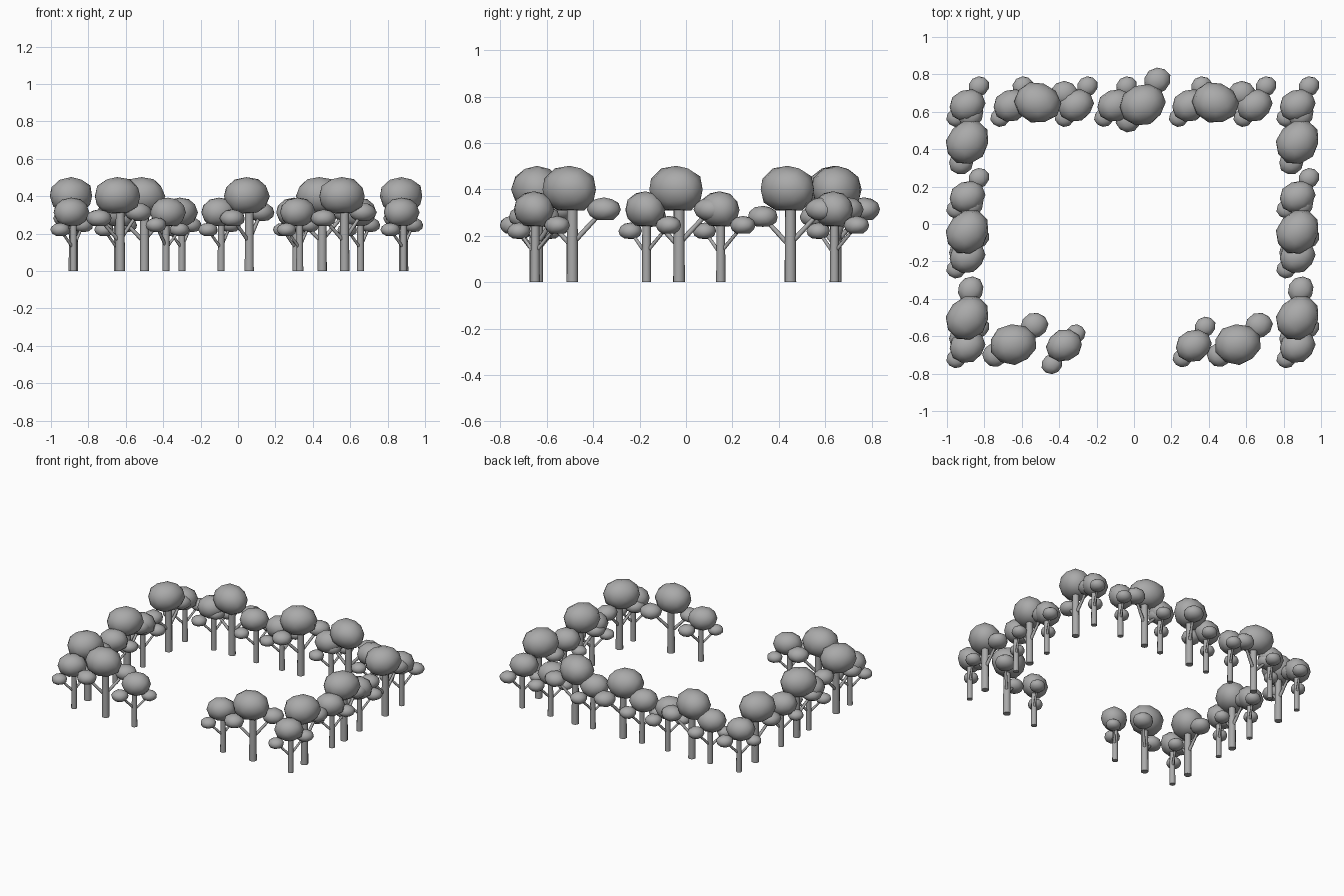
import bpy, bmesh, math, random
from mathutils import Matrix, Vector

if "Cube" in bpy.data.objects:
    bpy.data.objects.remove(bpy.data.objects["Cube"])
random.seed(4)

grey = bpy.data.materials.new("plain grey")
grey.use_nodes = True
grey.diffuse_color = (0.4, 0.4, 0.4, 1)
grey.node_tree.nodes["Principled BSDF"].inputs["Base Color"].default_value = (0.4, 0.4, 0.4, 1)


def finish(bm, name, sharp_caps=False):
    mesh = bpy.data.meshes.new(name)
    for f in bm.faces:
        f.smooth = not (sharp_caps and len(f.verts) > 4)
    bm.to_mesh(mesh)
    bm.free()
    mesh.materials.append(grey)
    return mesh


def rod(name, start, end, r1, r2, sides):
    """Tapered rod between two points."""
    start, end = Vector(start), Vector(end)
    axis = end - start
    place = Matrix.Translation((start + end) / 2) @ axis.to_track_quat("Z", "Y").to_matrix().to_4x4()
    bm = bmesh.new()
    bmesh.ops.create_cone(bm, cap_ends=True, segments=sides, radius1=r1, radius2=r2,
                          depth=axis.length, matrix=place)
    return finish(bm, name, True)


def leaf_ball(name, centre, radii, turn, rough):
    """Lumpy low-poly ball with a flattened underside."""
    bm = bmesh.new()
    bmesh.ops.create_icosphere(bm, subdivisions=2, radius=1.03)
    for v in bm.verts:
        v.co *= 1 + random.uniform(-rough, rough)
        v.co.z = max(v.co.z, -0.9)
    bm.transform(Matrix.Translation(centre) @ Matrix.Rotation(math.radians(turn), 4, "Z")
                 @ Matrix.Diagonal((*radii, 1)))
    return finish(bm, name)


# Parts of one tree, shared by every copy
high_spot = (0.05, 0.095, 0.245)
low_spot = (-0.07, -0.07, 0.22)
parts = [
    rod("trunk", (0, 0, 0), (0, 0, 0.28), 0.02, 0.018, 10),
    rod("high_branch", (0, 0, 0.13), high_spot, 0.009, 0.007, 6),
    rod("low_branch", (0, 0, 0.12), low_spot, 0.009, 0.007, 6),
    leaf_ball("crown", (-0.012, -0.005, 0.312), (0.095, 0.083, 0.079), 22, 0.04),
    leaf_ball("high_leaves", high_spot, (0.057, 0.052, 0.04), 40, 0.03),
    leaf_ball("low_leaves", low_spot, (0.052, 0.049, 0.037), 30, 0.03),
]


def tree(x, y, scale=1.0, turn=0):
    place = (Matrix.Translation((x, y, 0)) @ Matrix.Rotation(math.radians(turn), 4, "Z")
             @ Matrix.Scale(scale, 4))
    for mesh in parts:
        ob = bpy.data.objects.new(mesh.name, mesh)
        bpy.context.collection.objects.link(ob)
        ob.matrix_world = place


TALL = 1.28

# Side rows
for x in (-0.88, 0.885):
    for y in (0.64, 0.15, -0.17, -0.65):
        tree(x, y)
    for y in (0.45, -0.03, -0.49):
        tree(x, y, TALL, 25)

# Back row
for x in (-0.645, -0.3, -0.09, 0.31, 0.655):
    tree(x, 0.64)
for x, turn in ((-0.5, -40), (0.06, 0), (0.45, -40)):
    tree(x, 0.645, TALL, turn)

# Front row with an open gap
tree(-0.63, -0.64, TALL, -17)
tree(-0.385, -0.655, 1, 178)
tree(0.33, -0.645)
tree(0.57, -0.64, TALL, -17)
